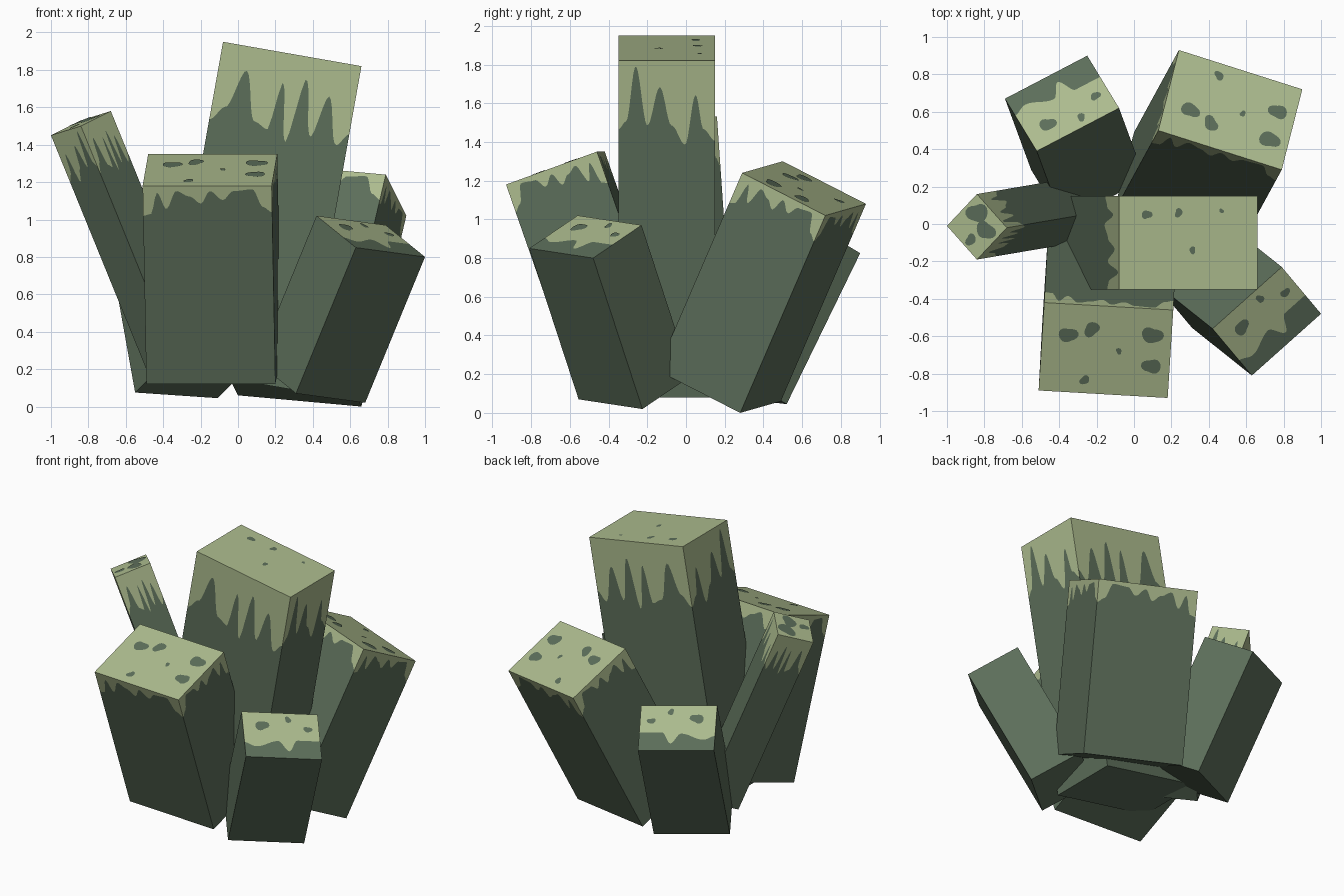
import bpy, bmesh, math
from mathutils import Vector as V

cube = bpy.data.objects.get("Cube")
if cube:
    bpy.data.objects.remove(cube, do_unlink=True)


def make_material(name, color):
    mat = bpy.data.materials.new(name)
    mat.use_nodes = True
    mat.diffuse_color = (*color, 1)
    bsdf = mat.node_tree.nodes["Principled BSDF"]
    bsdf.inputs["Base Color"].default_value = (*color, 1)
    bsdf.inputs["Roughness"].default_value = 0.9
    return mat


MATERIALS = [make_material("dark stone green", (0.107, 0.156, 0.102)),
             make_material("pale moss green", (0.413, 0.497, 0.27))]
STONE, MOSS = range(2)

# Drip outlines: (position along the edge, depth of the moss)
BARE = [(0, 0), (1, 0)]
LONG_WIDE = [(0, .42), (.1, .34), (.2, .13), (.32, .39), (.42, .42), (.47, .16), (.56, .47),
             (.63, .12), (.73, .42), (.81, .19), (.92, .44), (1, .37)]
LONG_NARROW = [(0, .42), (.12, .36), (.2, .18), (.31, .44), (.45, .34), (.57, .14),
               (.7, .34), (.82, .03), (.92, .32), (1, .36)]
SHORT = [(0, .17), (.06, .16), (.11, .04), (.18, .13), (.26, .03), (.36, .06), (.45, .1),
         (.52, .03), (.62, .08), (.7, .03), (.85, .02), (.93, .12), (1, .15)]
LEDGE = [(0, .25), (.15, .28), (.45, .23), (.58, .31), (.7, .22), (1, .22)]


def drip(outline, u):
    """Smoothly blended moss depth at u."""
    for (a, da), (b, db) in zip(outline, outline[1:]):
        if u <= b:
            return da + (db - da) * (1 - math.cos(math.pi * (u - a) / (b - a))) / 2
    return outline[-1][1]


class Block:
    def __init__(self, origin, wide, deep, down):
        self.o, self.wide, self.deep, self.down = map(V, (origin, wide, deep, down))
        self.center = self.o + (self.wide + self.deep + self.down) / 2
        self.bm = bmesh.new()

    def face(self, points, material):
        f = self.bm.faces.new([self.bm.verts.new(p) for p in points])
        f.normal_update()
        if f.normal.dot(f.calc_center_median() - self.center) < 0:
            f.normal_flip()
        f.material_index = material

    def panel(self, o, along, across, outline, scale=1.0, steps=64):
        """Face split into moss and stone along a dripping line."""
        if outline is BARE:
            self.face([o, o + along, o + along + across, o + across], STONE)
            return
        for i in range(steps):
            a, b = i / steps, (i + 1) / steps
            ta, tb = (drip(outline, u) * scale / across.length for u in (a, b))
            pa, pb = o + along * a, o + along * b
            self.face([pa, pb, pb + across * tb, pa + across * ta], MOSS)
            self.face([pa + across * ta, pb + across * tb, pb + across, pa + across], STONE)

    def spot(self, u, v, radius):
        """Thin irregular stone patch on the top."""
        x, y = self.wide.normalized(), self.deep.normalized()
        base = self.o + self.wide * u + self.deep * v - self.down.normalized() * 0.003
        points = []
        for i in range(20):
            a = math.tau * i / 20
            r = radius * (1 + .18 * math.sin(2 * a + 9 * u) + .1 * math.sin(3 * a + 7 * v))
            points.append(base + x * r * math.cos(a) + y * r * math.sin(a))
        self.face(points, STONE)

    def build(self, name, wide_drip, deep_drip, scale, ledge, spots):
        o, w, d, h = self.o, self.wide, self.deep, self.down
        for start in (o, o + d):
            self.panel(start, w, h, wide_drip, scale)
        for start in (o, o + w):
            self.panel(start, d, h, deep_drip, scale)
        if ledge:
            self.panel(o, w, d, LEDGE)
        else:
            self.face([o, o + w, o + w + d, o + d], MOSS)
        self.face([p + h for p in (o, o + w, o + w + d, o + d)], STONE)
        for s in spots:
            self.spot(*s)
        bmesh.ops.remove_doubles(self.bm, verts=self.bm.verts, dist=1e-5)
        mesh = bpy.data.meshes.new(name)
        self.bm.to_mesh(mesh)
        self.bm.free()
        for m in MATERIALS:
            mesh.materials.append(m)
        bpy.context.collection.objects.link(bpy.data.objects.new(name, mesh))


LARGE_SPOTS = [(.2, .35, .045), (.38, .27, .04), (.85, .3, .05), (.86, .65, .045),
               (.6, .5, .016), (.35, .85, .025)]
SMALL_SPOTS = [(.25, .3, .04), (.6, .15, .022), (.85, .35, .025)]

# Tall central block
Block((-.08, .15, 1.95), (.74, 0, -.13), (0, -.5, 0), (-.31, 0, -1.74)).build(
    "tall_center_block", LONG_WIDE, LONG_NARROW, 1, False,
    [(.2, .2, .025), (.43, .18, .022), (.74, .16, .012), (.53, .58, .018)])
# Broad blocks leaning forward and backward
Block((-.48, -.42, 1.35), (.69, -.04, 0), (-.03, -.47, -.17), (.02, .37, -1.06)).build(
    "front_block", SHORT, SHORT, 1, False, LARGE_SPOTS)
Block((.13, .5, 1.3), (.66, -.21, -.06), (.11, .43, -.22), (-.24, -.44, -1.02)).build(
    "back_left_block", SHORT, SHORT, 1, False, LARGE_SPOTS)
# Small outer blocks with moss only on the inner part of the top
Block((.42, -.56, 1.02), (.37, .33, -.05), (.21, -.25, -.17), (-.32, .255, -.78)).build(
    "front_left_block", BARE, BARE, 1, True, SMALL_SPOTS)
Block((-.52, .39, 1.025), (.44, .23, -.03), (-.17, .28, -.17), (.14, -.38, -.78)).build(
    "back_right_block", BARE, BARE, 1, True, SMALL_SPOTS)
# Slim leaning block
Block((-1, -.01, 1.45), (.16, .17, .08), (.16, -.18, .05), (.53, .09, -1.3)).build(
    "slim_right_block", LONG_WIDE, LONG_NARROW, .65, False,
    [(.72, .3, .055), (.6, .7, .05), (.2, .6, .03)])
